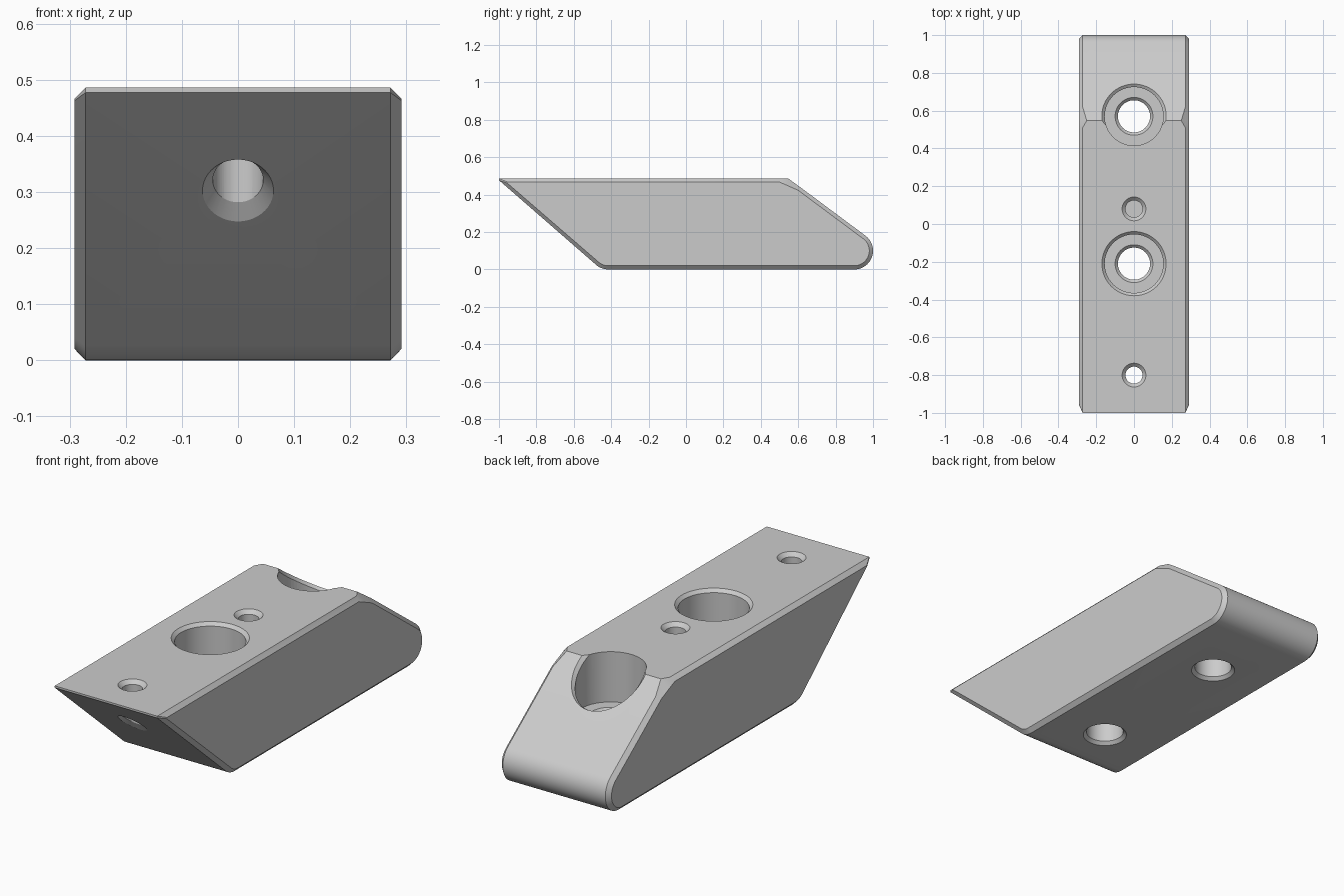
import bpy
import bmesh
from math import cos, sin, pi, radians

default = bpy.data.objects.get("Cube")
if default:
    bpy.data.objects.remove(default, do_unlink=True)

# Material
metal = bpy.data.materials.new("plain grey metal")
metal.use_nodes = True
grey = (0.6, 0.6, 0.6, 1)
metal.diffuse_color = grey
metal.node_tree.nodes["Principled BSDF"].inputs["Base Color"].default_value = grey

HALF = 0.291      # half width
EDGE = 0.272      # where the side bevel starts
TOP = 0.486
BACK_SLOPE = -0.743
FRONT_SLOPE = -0.87


def make_object(name, bm):
    bmesh.ops.recalc_face_normals(bm, faces=bm.faces)
    mesh = bpy.data.meshes.new(name)
    bm.to_mesh(mesh)
    bm.free()
    mesh.materials.append(metal)
    obj = bpy.data.objects.new(name, mesh)
    bpy.context.collection.objects.link(obj)
    return obj


def loft(name, rings):
    """Skin a list of equal rings and close both ends."""
    bm = bmesh.new()
    loops = [[bm.verts.new(p) for p in ring] for ring in rings]
    n = len(loops[0])
    for a, b in zip(loops, loops[1:]):
        for i in range(n):
            j = (i + 1) % n
            bm.faces.new((a[i], a[j], b[j], b[i]))
    bm.faces.new(loops[0])
    bm.faces.new(loops[-1])
    return make_object(name, bm)


def arc(cy, cz, r_out, r_in, start, end, steps):
    """Matching outer and inner arc points of the side profile."""
    pts = []
    for i in range(steps + 1):
        a = radians(start + (end - start) * i / steps)
        c, s = cos(a), sin(a)
        pts.append((cy + r_out * c, cz + r_out * s,
                    cy + r_in * c, cz + r_in * s, EDGE))
    return pts


# Side profile: outer y, z, bevelled y, z, and x of the outer edge
profile = [
    (-1, TOP, -0.953, 0.467, EDGE),
    (0.51, TOP, 0.5, 0.467, EDGE),
    (0.547, TOP, 0.545, 0.4475, 0.25),
    (0.62, 0.433, 0.6, 0.423, EDGE),
]
profile += arc(0.9, 0.1, 0.1, 0.08, 53.4, -90, 20)
profile += arc(-0.415, 0.1, 0.1, 0.08, -90, -131, 8)
profile.append((-1, 0.477, -0.957, 0.463, EDGE))

body = loft("wedge_block", [
    [(-HALF, p[2], p[3]) for p in profile],
    [(-p[4], p[0], p[1]) for p in profile],
    [(p[4], p[0], p[1]) for p in profile],
    [(HALF, p[2], p[3]) for p in profile],
])


def drill(name, y, steps, shear=0.0):
    """Cut a stepped round hole; steps are (radius, height) from the bottom."""
    count = 64
    rings = []
    for r, z in steps:
        ring = []
        for i in range(count):
            a = 2 * pi * i / count
            dy = r * sin(a)
            ring.append((r * cos(a), y + dy, z + shear * dy))
        rings.append(ring)
    cutter = loft(name, rings)
    cutter.hide_render = True
    mod = body.modifiers.new(name, 'BOOLEAN')
    mod.operation = 'DIFFERENCE'
    mod.solver = 'EXACT'
    mod.object = cutter
    bpy.context.view_layer.objects.active = body
    bpy.ops.object.modifier_apply(modifier=name)
    bpy.data.objects.remove(cutter, do_unlink=True)


# Counterbored bolt holes, bevelled at the bottom and at the seat
bolt = [(0.115, -0.015), (0.085, 0.015), (0.085, 0.23), (0.1, 0.245), (0.155, 0.245)]
drill("middle_bolt_hole", -0.21, bolt + [(0.155, TOP - 0.015), (0.185, TOP + 0.015)])
drill("back_bolt_hole", 0.57, bolt + [(0.155, 0.6)])
rim_z = TOP + BACK_SLOPE * (0.57 - 0.547)
drill("back_hole_rim", 0.57,
      [(0.1475, rim_z - 0.03), (0.185, rim_z + 0.02)], BACK_SLOPE)

# Small screw holes: one blind, one through the sloping front
small_top = [(0.045, TOP - 0.018), (0.073, TOP + 0.01)]
drill("blind_screw_hole", 0.08, [(0.045, 0.22)] + small_top)
drill("front_screw_hole", -0.8, [(0.045, 0.1)] + small_top)
rim_z = 0.477 + FRONT_SLOPE * 0.2
drill("front_hole_rim", -0.8,
      [(0.083, rim_z - 0.02), (0.043, rim_z + 0.02)], FRONT_SLOPE)

# Smooth the rounds, keep the machined edges crisp
bpy.ops.object.select_all(action='DESELECT')
body.select_set(True)
bpy.context.view_layer.objects.active = body
bpy.ops.object.shade_smooth_by_angle(angle=radians(20))
